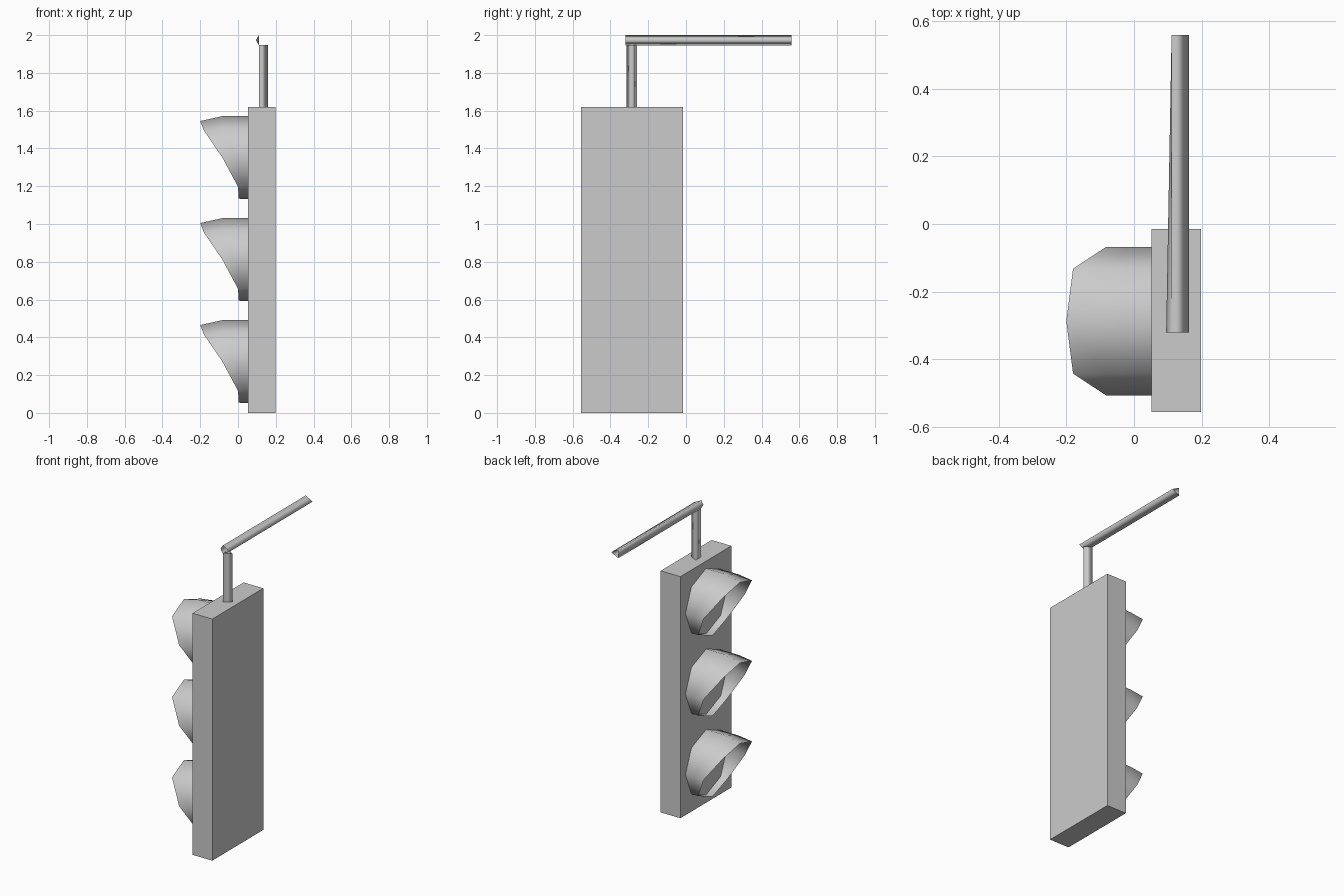
import bpy, bmesh
from math import sin, cos, pi

if "Cube" in bpy.data.objects:
    bpy.data.objects.remove(bpy.data.objects["Cube"])

CY = -0.287  # centre line of the signal housing


def make_object(name, rings, closed=True, smooth=True):
    """Skin a list of equal-length rings into an open shell."""
    bm = bmesh.new()
    loops = [[bm.verts.new(p) for p in ring] for ring in rings]
    n = len(loops[0])
    for a, b in zip(loops, loops[1:]):
        for i in range(n):
            j = (i + 1) % n
            bm.faces.new((a[i], a[j], b[j], b[i]))
    bmesh.ops.recalc_face_normals(bm, faces=bm.faces)
    for f in bm.faces:
        f.smooth = smooth
    mesh = bpy.data.meshes.new(name)
    bm.to_mesh(mesh)
    bm.free()
    obj = bpy.data.objects.new(name, mesh)
    bpy.context.collection.objects.link(obj)
    return obj


# Housing box
bpy.ops.mesh.primitive_cube_add(size=1, location=(0.125, CY + 0.002, 0.81))
housing = bpy.context.object
housing.name = "housing"
housing.scale = (0.146, 0.54, 1.62)

# Eight-sided visors: front rim slants back from the top to the bottom
RIM_X = [-0.20, -0.18, -0.083, 0.0, 0.004]   # top, upper, side, lower, bottom
RIM_Z = [0.193, 0.142, 0.0, -0.155, -0.218]
R = 0.219


def visor(name, zc):
    back, middle, rim = [], [], []
    for i in range(8):
        k = min(i, 8 - i)
        a = i * pi / 4
        y, z = CY + R * sin(a), zc + R * cos(a)
        back.append((0.052, y, z))
        middle.append((max(-0.083, (RIM_X[k] + 0.052) / 2 if k > 1 else -0.083), y, z))
        rim.append((RIM_X[k], y, zc + RIM_Z[k]))
    make_object(name, [back, middle, rim])


for label, zc in (("lower", 0.272), ("middle", 0.812), ("upper", 1.352)):
    visor(label + "_visor", zc)

# Three-sided hanger post
tri = [(0.159, CY), (0.111, CY - 0.028), (0.111, CY + 0.027)]
make_object("hanger_post", [[(x, y, z) for x, y in tri] for z in (1.62, 1.947)])

# Three-sided open arm, its flat side bulging slightly at the near end
def arm_ring(y, mid_x):
    return [(0.163, y, 1.973), (0.111, y, 2.0), (mid_x, y, 1.973), (0.111, y, 1.946)]


make_object("support_arm", [arm_ring(-0.32, 0.095), arm_ring(0.558, 0.111)])
